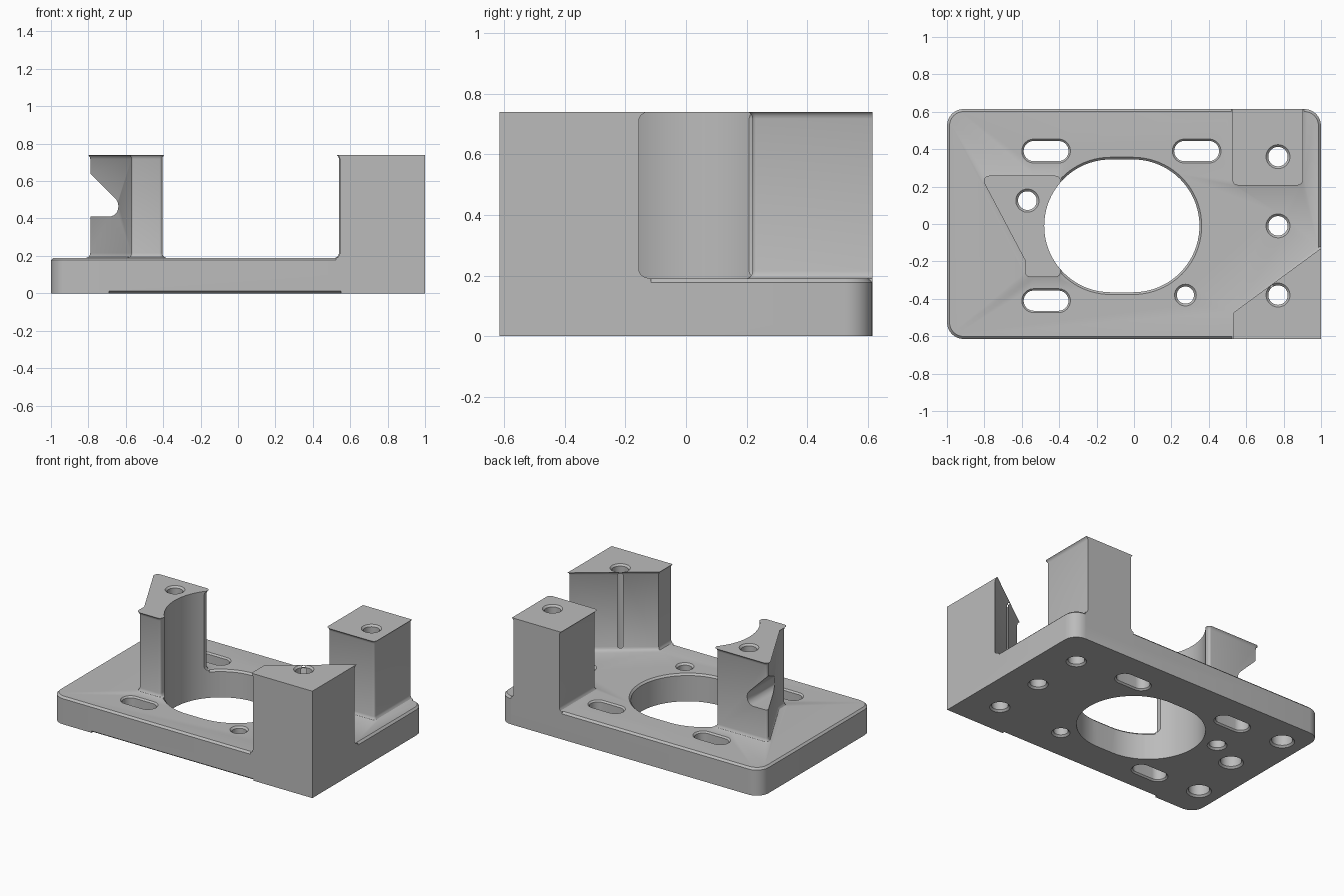
import bpy
import bmesh
import math
from mathutils import Matrix, Vector

if "Cube" in bpy.data.objects:
    bpy.data.objects.remove(bpy.data.objects["Cube"])

HALF_Y = 0.615
DECK = 0.19
TOP = 0.74

grey = bpy.data.materials.new("machined grey")
grey.use_nodes = True
grey.diffuse_color = (0.5, 0.5, 0.5, 1)
grey.node_tree.nodes["Principled BSDF"].inputs["Base Color"].default_value = (0.5, 0.5, 0.5, 1)


def rounded(corners, steps=6):
    """Counter-clockwise outline from (x, y, radius) corners."""
    pts = []
    for i, (x, y, r) in enumerate(corners):
        p = Vector((x, y))
        if r == 0:
            pts.append(p)
            continue
        a = (Vector(corners[i - 1][:2]) - p).normalized()
        b = (Vector(corners[(i + 1) % len(corners)][:2]) - p).normalized()
        half = a.angle(b) / 2
        centre = p + (a + b).normalized() * r / math.sin(half)
        start = p + a * r / math.tan(half) - centre
        sweep = math.pi - 2 * half
        for k in range(steps + 1):
            t = sweep * k / steps
            c, s = math.cos(t), math.sin(t)
            pts.append(centre + Vector((start.x * c - start.y * s, start.x * s + start.y * c)))
    return pts


def slot(cx, cy, half_len, r, steps=20):
    """Circle, or a stadium when half_len is above zero."""
    pts = []
    for side in (1, -1):
        for k in range(steps + (half_len > 0)):
            t = math.pi * (k / steps - 0.5)
            pts.append(Vector((cx + side * (half_len + r * math.cos(t)), cy + side * r * math.sin(t))))
    return pts


def grow(pts, d):
    """Mitred outward offset of an outline."""
    out = []
    for i, p in enumerate(pts):
        e1 = (p - pts[i - 1]).normalized()
        e2 = (pts[(i + 1) % len(pts)] - p).normalized()
        n1, n2 = Vector((e1.y, -e1.x)), Vector((e2.y, -e2.x))
        out.append(p + (n1 + n2) * d / (1 + n1.dot(n2)))
    return out


def loft(name, pts, levels, clamp=False, matrix=None):
    """Stack the outline at (z, offset) levels into a closed solid."""
    bm = bmesh.new()
    rings = []
    for z, d in levels:
        ring = []
        for p in grow(pts, d):
            x, y = p
            if clamp:
                x = min(x, 1)
                y = max(-HALF_Y, min(HALF_Y, y))
            ring.append(bm.verts.new((x, y, z)))
        rings.append(ring)
    n = len(pts)
    for low, high in zip(rings, rings[1:]):
        for i in range(n):
            j = (i + 1) % n
            bm.faces.new((low[i], low[j], high[j], high[i]))
    bm.faces.new(rings[0][::-1])
    bm.faces.new(rings[-1])
    if matrix:
        bm.transform(matrix)
    mesh = bpy.data.meshes.new(name)
    bm.to_mesh(mesh)
    bm.free()
    mesh.materials.append(grey)
    ob = bpy.data.objects.new(name, mesh)
    bpy.context.collection.objects.link(ob)
    return ob


def combine(target, tool, operation="DIFFERENCE"):
    mod = target.modifiers.new("bool", "BOOLEAN")
    mod.operation, mod.solver, mod.object = operation, "EXACT", tool
    bpy.context.view_layer.objects.active = target
    bpy.ops.object.modifier_apply(modifier=mod.name)
    bpy.data.objects.remove(tool)


# Base plate with a bevelled top edge
plate = loft("mounting_bracket", rounded([
    (-1, -HALF_Y, 0.09), (1, -HALF_Y, 0), (1, HALF_Y, 0.09), (-1, HALF_Y, 0.09)]),
    [(0, 0), (DECK - 0.013, 0), (DECK, -0.013)])

# Bevel around the big opening
opening = slot(-0.065, -0.01, 0.06, 0.355, 40)
combine(plate, loft("opening_bevel", opening, [(0.15, -0.028), (0.22, 0.042)]))

# Upright blocks, flared at foot and top
flare = [(0.1, 0.02), (DECK, 0.02), (0.195, 0.009), (0.204, 0.003), (0.215, 0),
         (0.718, 0), (0.729, 0.003), (0.736, 0.008), (TOP, 0.013)]
front_block = loft("front_block", [Vector(p) for p in (
    (0.545, -HALF_Y), (1, -HALF_Y), (1, -0.155), (0.545, -0.48))], flare, True)
back_block = loft("back_block", rounded([
    (0.54, 0.22, 0.015), (0.89, 0.22, 0.015), (0.89, HALF_Y, 0), (0.54, HALF_Y, 0)]), flare, True)
saddle_post = loft("saddle_post", rounded([
    (-0.8, 0.245, 0.015), (-0.57, -0.19, 0), (-0.57, -0.27, 0.015),
    (-0.405, -0.27, 0.015), (-0.405, 0.245, 0.015)]), flare)

# Side notch in the saddle post
notch = rounded([(-0.95, 0.41, 0), (-0.64, 0.41, 0.05), (-0.64, 0.49, 0.05), (-0.95, 0.8, 0)])
combine(saddle_post, loft("notch", notch, [(-0.5, 0), (0.5, 0)],
                          matrix=Matrix.Rotation(math.pi / 2, 4, "X")))

for block in (front_block, back_block, saddle_post):
    combine(plate, block, "UNION")

# Big opening, which also scoops the saddle post
combine(plate, loft("opening", opening, [(-0.1, 0), (1, 0)]))


def drill(pts, top, bevel=0.012):
    combine(plate, loft("drill", pts, [(-0.02, 0.02 + bevel), (bevel, 0),
                                       (top - bevel, 0), (top + 0.02, 0.02 + bevel)]))


# Through holes
for x, y, r, top in ((0.77, -0.38, 0.052, TOP), (0.77, 0.36, 0.052, TOP),
                     (0.77, -0.01, 0.052, DECK), (0.275, -0.38, 0.046, DECK),
                     (-0.57, 0.125, 0.05, TOP)):
    drill(slot(x, y, 0, r), top)

# Slots
for x, y in ((-0.47, 0.39), (0.335, 0.39), (-0.47, -0.41)):
    drill(slot(x, y, 0.066, 0.054), DECK, 0.01)

# Blind holes underneath
for x, y in ((-0.85, 0.42), (-0.85, -0.385), (-0.775, 0.015)):
    combine(plate, loft("blind_hole", slot(x, y, 0, 0.066),
                        [(-0.02, 0.032), (0.012, 0), (0.13, 0)]))

# Shallow bevel along the lower front edge
wedge = [Vector((-HALF_Y - 0.01, -0.01)), Vector((-HALF_Y + 0.03, -0.01)),
         Vector((-HALF_Y - 0.01, 0.02))]
along_x = Matrix(((0, 0, 1, 0), (1, 0, 0, 0), (0, 1, 0, 0), (0, 0, 0, 1)))
combine(plate, loft("lower_bevel", wedge, [(-0.69, 0), (0.55, 0)], matrix=along_x))

bpy.ops.object.select_all(action="DESELECT")
plate.select_set(True)
bpy.context.view_layer.objects.active = plate
bpy.ops.object.shade_smooth_by_angle(angle=math.radians(30))
